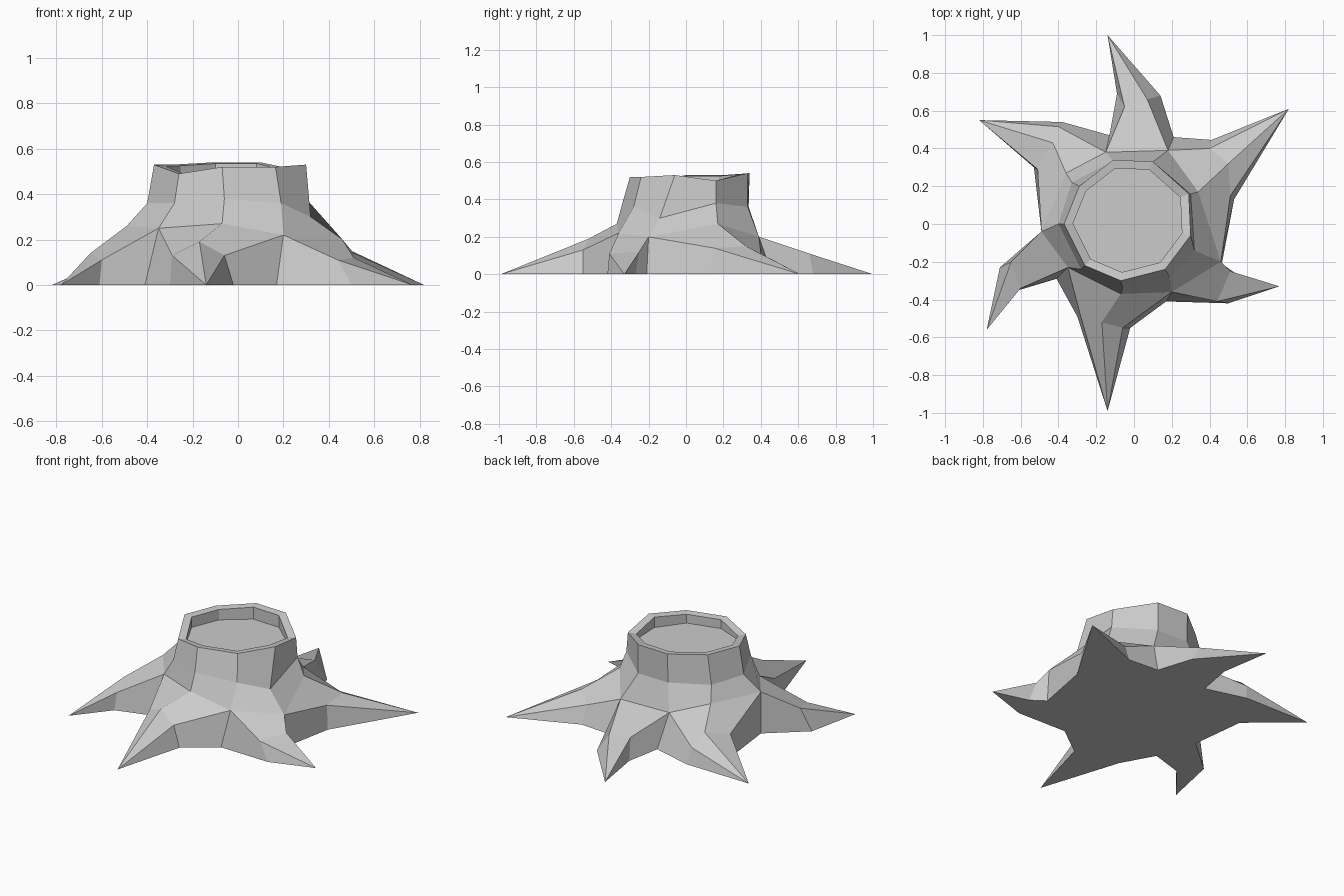
import bpy, bmesh
from mathutils import Vector

if "Cube" in bpy.data.objects:
    bpy.data.objects.remove(bpy.data.objects["Cube"])

bm = bmesh.new()

# Trunk: nine columns, each with a rim, waist and shoulder point
COLUMNS = {
    "n1": ((-.11, .34, .54), (-.11, .335, .36), (-.15, .38, .20)),
    "n2": ((.10, .33, .54), (.10, .33, .36), (.18, .39, .20)),
    "ne": ((.29, .16, .50), (.30, .16, .38), (.34, .17, .27)),
    "e": ((.30, -.06, .53), (.32, -.14, .30), (.46, -.20, .20)),
    "se": ((.165, -.24, .52), (.19, -.28, .36), (.20, -.36, .22)),
    "s": ((-.07, -.30, .52), (-.06, -.34, .38), (-.07, -.37, .27)),
    "sw": ((-.26, -.22, .49), (-.28, -.24, .36), (-.35, -.23, .25)),
    "w": ((-.37, .0, .53), (-.40, .0, .36), (-.49, -.04, .26)),
    "nw": ((-.29, .20, .53), (-.33, .22, .36), (-.36, .27, .27)),
}
# Ground points in the valleys between neighbouring roots
VALLEYS = {"n1": (-.13, .47), "n2": (.21, .46), "e": (.465, -.21),
           "se": (.17, -.41), "sw": (-.41, -.29), "w": (-.49, -.04)}


def vert(p):
    return bm.verts.new((p[0], p[1], p[2] if len(p) > 2 else 0))


def bridge(a, b):
    """Close the wall between two rings of equal length."""
    n = len(a)
    for i in range(n):
        j = (i + 1) % n
        bm.faces.new((a[i], a[j], b[j], b[i]))


names = list(COLUMNS)
rim, waist, shoulder = ([vert(COLUMNS[n][k]) for n in names] for k in range(3))
bridge(rim, waist)
bridge(waist, shoulder)

# Hollow top: a narrow lip, a short inner wall and a flat floor
centre = Vector((-.03, .02, 0))
lip, floor = [], []
for v in rim:
    p = centre + (v.co - centre) * .86
    lip.append(vert((p.x, p.y, v.co.z - .005)))
    floor.append(vert((p.x, p.y, .46)))
bridge(lip, rim)
bridge(floor, lip)
bm.faces.new(floor)

top = dict(zip(names, shoulder))
valley = {n: vert(p) for n, p in VALLEYS.items()}
outline = []


def root(a, b, tip, side_a, foot_a, side_b, foot_b, mid=None, ridge=None):
    """Root from column a clockwise to column b, with an optional raised ridge."""
    t, sa, fa, sb, fb = map(vert, (tip, side_a, foot_a, side_b, foot_b))
    crest = [(top[a], sa), (top[b], sb)]
    if mid:
        crest.insert(1, (top[mid], vert(ridge)))
    for (u0, l0), (u1, l1) in zip(crest, crest[1:]):
        bm.faces.new((u0, u1, l1, l0))
        bm.faces.new((l0, l1, t))
    # Flanks standing on the ground
    bm.faces.new((valley[a], top[a], sa, fa))
    bm.faces.new((fa, sa, t))
    bm.faces.new((top[b], valley[b], fb, sb))
    bm.faces.new((sb, fb, t))
    outline.extend((valley[a], fa, t, fb))


# Six roots, clockwise from the back
root("n1", "n2", (-.14, 1.0), (-.05, .62, .11), (-.09, .69), (.07, .66, .11), (.14, .68))
root("n2", "e", (.82, .61), (.40, .40, .11), (.41, .445), (.51, .15, .14), (.53, .13),
     "ne", (.50, .32, .15))
root("e", "se", (.77, -.33), (.51, -.25, .12), (.55, -.27), (.44, -.41, .11), (.50, -.42))
root("se", "sw", (-.14, -.99), (-.06, -.55, .13), (-.02, -.55), (-.29, -.46, .13),
     (-.30, -.49), "s", (-.17, -.52, .19))
root("sw", "w", (-.78, -.56), (-.60, -.34, .11), (-.61, -.35), (-.65, -.20, .14), (-.71, -.23))
root("w", "n1", (-.82, .55), (-.51, .29, .13), (-.53, .30), (-.40, .515, .10),
     (-.38, .54), "nw", (-.43, .43, .17))

# Flat underside
bm.faces.new(outline)
bmesh.ops.recalc_face_normals(bm, faces=bm.faces)

mesh = bpy.data.meshes.new("tree_stump")
bm.to_mesh(mesh)
bm.free()
stump = bpy.data.objects.new("tree_stump", mesh)
bpy.context.collection.objects.link(stump)

grey = bpy.data.materials.new("plain_grey")
grey.diffuse_color = (.6, .6, .6, 1)
grey.use_nodes = True
grey.node_tree.nodes["Principled BSDF"].inputs["Base Color"].default_value = grey.diffuse_color
mesh.materials.append(grey)
